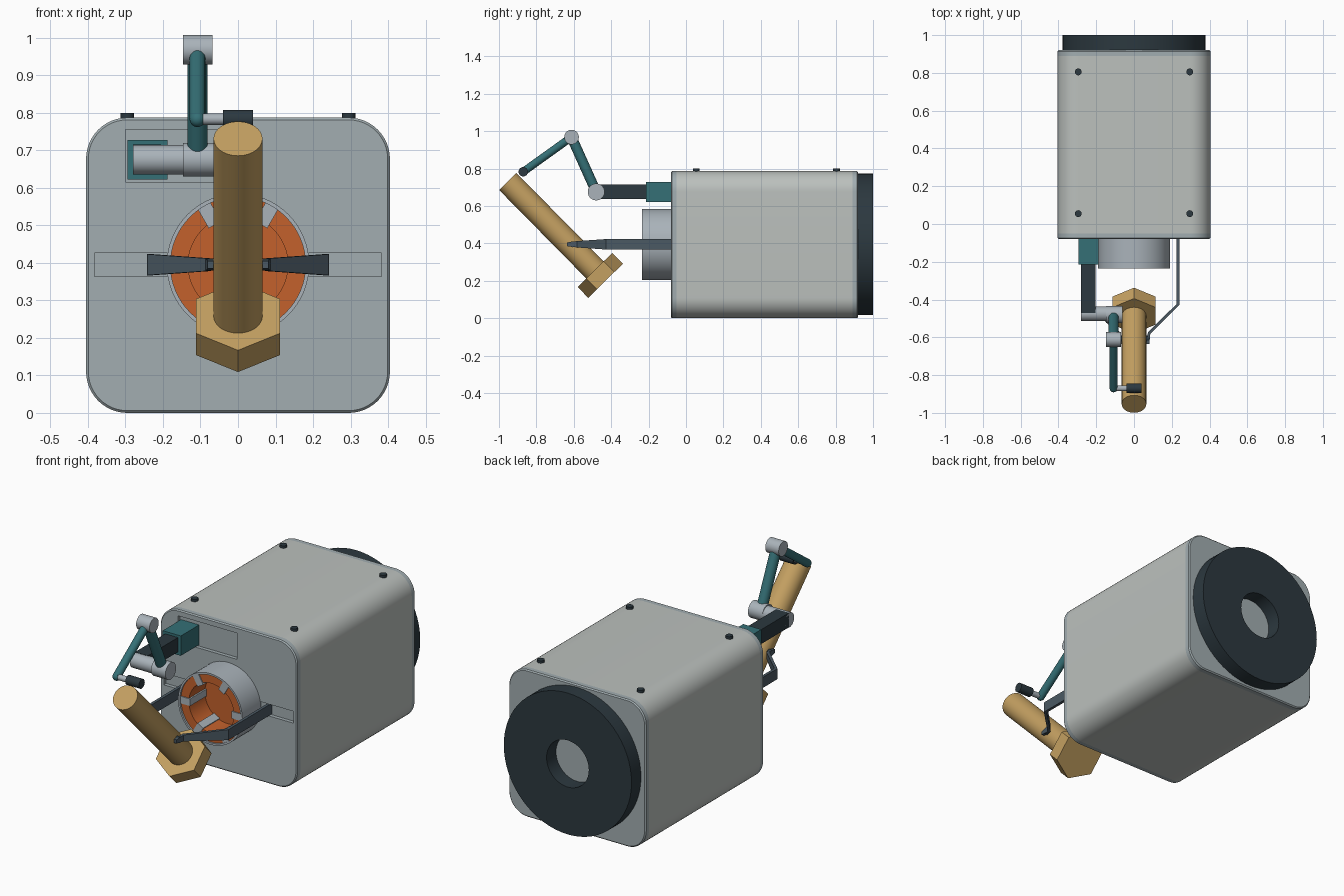
import bpy, bmesh
from math import sin, cos, pi, radians
from mathutils import Vector, Matrix

if "Cube" in bpy.data.objects:
    bpy.data.objects.remove(bpy.data.objects["Cube"])


def material(name, rgb):
    m = bpy.data.materials.new(name)
    m.diffuse_color = (*rgb, 1)
    m.use_nodes = True
    m.node_tree.nodes["Principled BSDF"].inputs["Base Color"].default_value = m.diffuse_color
    return m


CASE = material("warm grey", (0.50, 0.53, 0.51))
PLATE = material("cool grey", (0.36, 0.42, 0.44))
STEEL = material("steel", (0.40, 0.45, 0.49))
DARK = material("charcoal", (0.025, 0.04, 0.05))
FINGER = material("slate", (0.07, 0.10, 0.125))
TEAL = material("teal", (0.035, 0.16, 0.18))
BRASS = material("brass", (0.55, 0.35, 0.12))
COPPER = material("copper", (0.55, 0.12, 0.025))
ZC = 0.395  # height of the main axis


def finish(name, bm, mat, smooth=True):
    bmesh.ops.recalc_face_normals(bm, faces=bm.faces)
    me = bpy.data.meshes.new(name)
    bm.to_mesh(me)
    bm.free()
    ob = bpy.data.objects.new(name, me)
    bpy.context.collection.objects.link(ob)
    if mat:
        me.materials.append(mat)
    if smooth:
        bpy.ops.object.select_all(action='DESELECT')
        ob.select_set(True)
        bpy.context.view_layer.objects.active = ob
        bpy.ops.object.shade_smooth_by_angle(angle=radians(32))
    return ob


def cyl(name, a, b, r, mat, seg=40, spin=0.0, caps=False):
    a, b = Vector(a), Vector(b)
    d = b - a
    rot = d.to_track_quat('Z', 'Y').to_matrix().to_4x4()
    bm = bmesh.new()
    bmesh.ops.create_cone(bm, cap_ends=True, segments=seg, radius1=r, radius2=r, depth=d.length,
                          matrix=Matrix.Translation((a + b) / 2) @ rot @ Matrix.Rotation(spin, 4, 'Z'))
    if caps:  # rounded ends
        for p in (a, b):
            bmesh.ops.create_uvsphere(bm, u_segments=24, v_segments=12, radius=r,
                                      matrix=Matrix.Translation(p))
    return finish(name, bm, mat, smooth=seg > 8)


def box(name, lo, hi, mat):
    lo, hi = Vector(lo), Vector(hi)
    bm = bmesh.new()
    bmesh.ops.create_cube(bm, size=1, matrix=Matrix.Translation((lo + hi) / 2) @ Matrix.Diagonal((*(hi - lo), 1)))
    return finish(name, bm, mat, smooth=False)


def ring(name, r0, r1, y0, y1, mat, seg=64):
    bm = bmesh.new()
    loops = [[bm.verts.new((r * cos(2 * pi * i / seg), y, ZC + r * sin(2 * pi * i / seg))) for i in range(seg)]
             for r, y in ((r0, y0), (r1, y0), (r1, y1), (r0, y1))]
    for k in range(4):
        p, q = loops[k], loops[(k + 1) % 4]
        for i in range(seg):
            j = (i + 1) % seg
            bm.faces.new((p[i], p[j], q[j], q[i]))
    return finish(name, bm, mat)


def rounded_slab(name, ys, mat):
    # rounded square outline; ys holds (y, inset) sections
    bm = bmesh.new()
    loops = []
    for y, inset in ys:
        r = 0.11
        loop = []
        for k, (sx, sz) in enumerate(((1, 1), (-1, 1), (-1, -1), (1, -1))):
            for i in range(13):
                t = pi / 2 * (k + i / 12)
                loop.append(bm.verts.new((sx * (0.405 - r) + (r - inset) * cos(t), y,
                                          0.3935 + sz * (0.3935 - r) + (r - inset) * sin(t))))
        loops.append(loop)
    for p, q in zip(loops, loops[1:]):
        for i in range(len(p)):
            j = (i + 1) % len(p)
            bm.faces.new((p[i], p[j], q[j], q[i]))
    bm.faces.new(loops[0])
    bm.faces.new(loops[-1])
    return finish(name, bm, mat)


# Casing with end plates
rounded_slab("casing", [(-0.05, 0), (0.89, 0)], CASE)
front = rounded_slab("front_plate", [(-0.08, 0.006), (-0.074, 0), (-0.05, 0)], PLATE)
rounded_slab("rear_plate", [(0.89, 0), (0.914, 0), (0.92, 0.006)], PLATE)

# Recessed guide slots in the front plate
for name, lo, hi in (("arm_slot_cutter", (-0.30, -0.12, 0.615), (0.05, -0.06, 0.755)),
                     ("finger_slot_cutter", (-0.383, -0.12, 0.363), (0.383, -0.06, 0.426))):
    cutter = box(name, lo, hi, PLATE)
    cutter.hide_render = True
    cutter.hide_set(True)
    mod = front.modifiers.new(name, 'BOOLEAN')
    mod.operation = 'DIFFERENCE'
    mod.object = cutter
    mod.solver = 'EXACT'

# Rear mounting ring and top screws
ring("rear_ring", 0.125, 0.378, 0.92, 1.0, DARK)
for x in (-0.295, 0.295):
    for y in (0.055, 0.805):
        cyl("top_screw", (x, y, 0.77), (x, y, 0.80), 0.018, DARK, 20)

# Front socket with copper lining and six steel ribs
ring("socket_housing", 0.18, 0.19, -0.235, -0.075, STEEL)
ring("socket_lining", 0.133, 0.18, -0.225, -0.08, COPPER)
cyl("socket_floor", (0, -0.09, ZC), (0, -0.075, ZC), 0.14, COPPER, 64)
for k in range(6):
    bm = bmesh.new()
    bmesh.ops.create_cube(bm, size=1, matrix=Matrix.Translation((0, 0, ZC)) @ Matrix.Rotation(k * pi / 3, 4, 'Y')
                          @ Matrix.Translation((0.153, -0.155, 0)) @ Matrix.Diagonal((0.06, 0.15, 0.038, 1)))
    finish("socket_rib", bm, STEEL, smooth=False)

# Pair of bent, tapering gripper fingers: (x, y, half height)
path = [(0.234, -0.05, 0.029), (0.234, -0.425, 0.028), (0.08, -0.578, 0.017), (0.073, -0.635, 0.010)]
for side in (-1, 1):
    bm = bmesh.new()
    secs = []
    for i, (x, y, h) in enumerate(path):
        a, b = path[max(i - 1, 0)], path[min(i + 1, 3)]
        t = Vector((b[0] - a[0], b[1] - a[1])).normalized()
        n = Vector((-t.y, t.x)) * 0.008
        secs.append([bm.verts.new((side * (x + s * n.x), y + s * n.y, ZC + v * h))
                     for s, v in ((-1, -1), (1, -1), (1, 1), (-1, 1))])
    for p, q in zip(secs, secs[1:]):
        for i in range(4):
            j = (i + 1) % 4
            bm.faces.new((p[i], p[j], q[j], q[i]))
    bm.faces.new(secs[0])
    bm.faces.new(secs[-1])
    finish("gripper_finger", bm, FINGER, smooth=False)
    # contact tip pressing on the bolt
    cyl("finger_tip", (side * 0.082, -0.607, ZC), (side * 0.064, -0.607, ZC), 0.016, DARK, 20)

# Articulated arm
SH, EL, WR = (-0.108, -0.48, 0.675), (-0.108, -0.612, 0.968), (-0.108, -0.87, 0.783)
box("arm_carriage", (-0.295, -0.215, 0.622), (-0.188, -0.055, 0.728), TEAL)
box("arm_slider", (-0.28, -0.47, 0.638), (-0.205, -0.20, 0.715), DARK)
cyl("shoulder_pin", (-0.28, -0.475, 0.675), (-0.14, -0.475, 0.675), 0.039, STEEL)
cyl("shoulder_joint", (-0.147, *SH[1:]), (-0.062, *SH[1:]), 0.045, STEEL)
cyl("upper_arm", SH, EL, 0.027, TEAL, 32, caps=True)
cyl("elbow_joint", (-0.147, *EL[1:]), (-0.068, *EL[1:]), 0.039, STEEL)
cyl("forearm", EL, WR, 0.021, TEAL, 32, caps=True)
cyl("wrist_pin", WR, (-0.03, *WR[1:]), 0.015, STEEL, 24)
cyl("wrist_pad", (-0.04, *WR[1:]), (0.04, *WR[1:]), 0.025, DARK, 32)

# Tilted hex bolt
cyl("bolt_shank", (0, -0.953, 0.731), (0, -0.48, 0.251), 0.065, BRASS, 48)
head = cyl("bolt_head", (0, -0.487, 0.258), (0, -0.43, 0.20), 0.13, BRASS, 6)
# keep a hex corner pointing up and down
if max(abs(v.co.x) for v in head.data.vertices) > 0.12:
    axis = Vector((0, 0.057, -0.058))
    c = Vector((0, -0.4585, 0.229))
    head.data.transform(Matrix.Translation(c) @ Matrix.Rotation(pi / 6, 4, axis) @ Matrix.Translation(-c))
